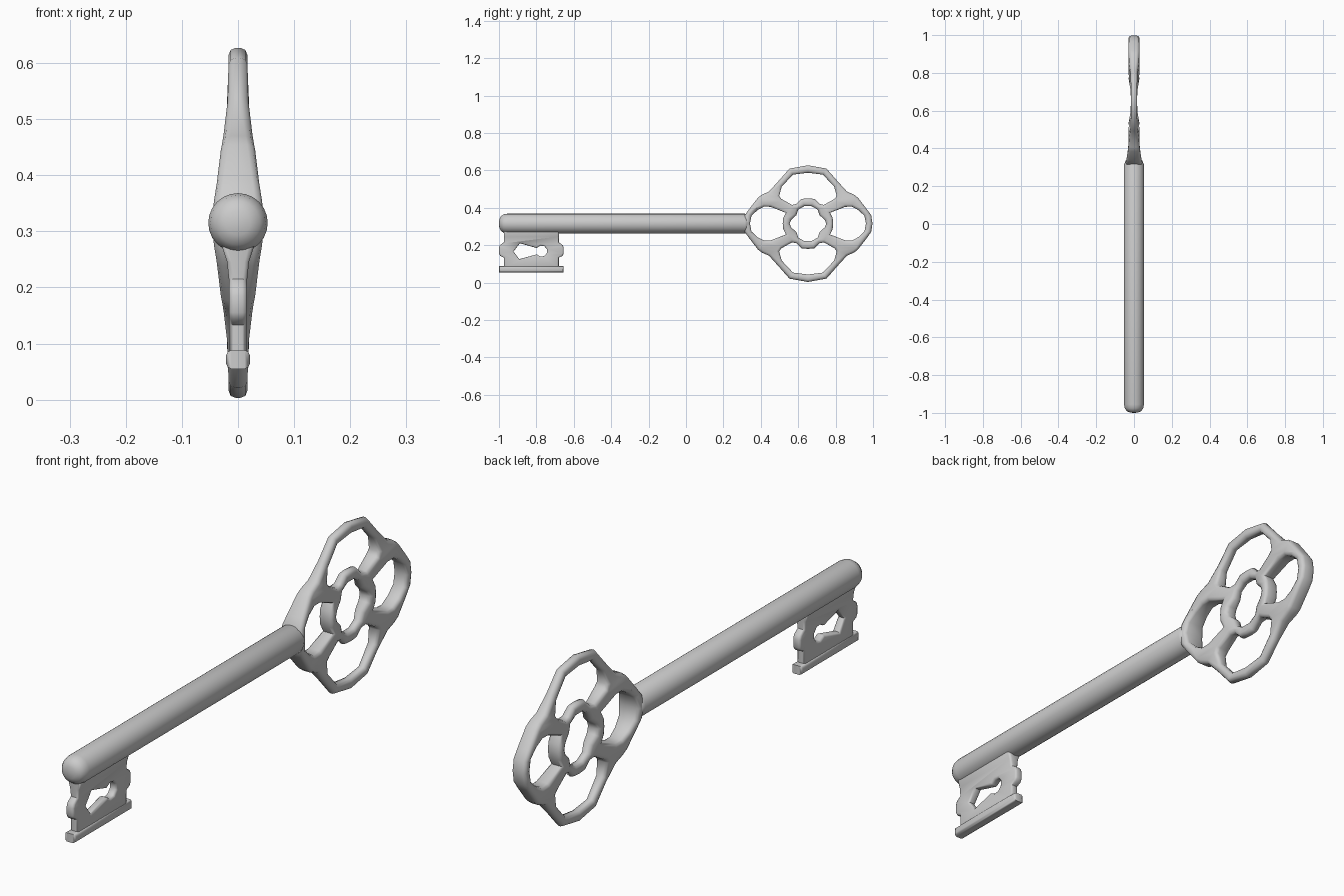
import bpy, bmesh, math

if "Cube" in bpy.data.objects:
    bpy.data.objects.remove(bpy.data.objects["Cube"])

CY, CZ = 0.652, 0.315          # centre of the bow (key head)


def clamp(v):
    return max(0.0, min(1.0, v))


def plate(name, loops, edge, thickness):
    """Filled outline with holes and rounded edges; half thickness varies by (y, z)."""
    cu = bpy.data.curves.new(name, 'CURVE')
    cu.dimensions, cu.fill_mode = '2D', 'BOTH'
    cu.extrude, cu.bevel_depth, cu.offset = 0.5, edge, -edge
    cu.bevel_resolution = 1
    for pts in loops:
        sp = cu.splines.new('POLY')
        sp.points.add(len(pts) - 1)
        for p, (y, z) in zip(sp.points, pts):
            p.co = (y, z, 0, 1)
        sp.use_cyclic_u = True
    tmp = bpy.data.objects.new(name + "_outline", cu)
    bpy.context.collection.objects.link(tmp)
    dg = bpy.context.evaluated_depsgraph_get()
    me = bpy.data.meshes.new_from_object(tmp.evaluated_get(dg))
    bpy.data.objects.remove(tmp)
    for v in me.vertices:
        y, z, h = v.co
        s = 1 if h > 0 else -1
        t = thickness(y, z) - edge + (abs(h) - 0.5)
        v.co = (s * max(t, 0.0005), y, z)
    return finish(name, me)


def finish(name, me):
    bm = bmesh.new()
    bm.from_mesh(me)
    bmesh.ops.remove_doubles(bm, verts=bm.verts, dist=0.0002)
    bmesh.ops.recalc_face_normals(bm, faces=bm.faces)
    bm.to_mesh(me)
    bm.free()
    me.name = name
    ob = bpy.data.objects.new(name, me)
    bpy.context.collection.objects.link(ob)
    bpy.ops.object.select_all(action='DESELECT')
    ob.select_set(True)
    bpy.context.view_layer.objects.active = ob
    bpy.ops.object.shade_smooth_by_angle(angle=math.radians(50))
    return ob


def mirror_x(half):
    """Close a half outline by mirroring it across the first axis coordinate."""
    return half + [(-a, b) for a, b in reversed(half) if abs(a) > 1e-6]


def mirror_y(half):
    return half + [(a, -b) for a, b in reversed(half) if abs(b) > 1e-6]


def at_bow(pts):
    return [(CY + a, CZ + b) for a, b in pts]


# Bow: scalloped outline, four lobes and the central ring opening
quarter = [(.345, 0), (.338, .045), (.315, .077), (.267, .139), (.246, .155),
           (.209, .171), (.16, .225), (.099, .294), (0, .312)]
outer = mirror_y(list(reversed(mirror_x(quarter[::-1])[:len(quarter)]))
                 + [(-a, b) for a, b in quarter[-2::-1]])
top = mirror_x([(0, .272), (.08, .262), (.14, .198), (.154, .148), (.142, .132),
                (.085, .1), (.062, .105), (.035, .132)] + [(0, .135)])
top = [p for i, p in enumerate(top) if p not in top[:i]]
side = mirror_y([(.31, 0), (.302, .042), (.27, .072), (.235, .091), (.2, .09),
                 (.118, .058), (.132, .03), (.135, 0)])
core_q = [(.098, 0), (.09, .02), (.062, .045), (.052, .075), (.02, .093)]
core = mirror_y(core_q + [(-a, b) for a, b in core_q[::-1]])
loops = [outer, top, [(a, -b) for a, b in top], side, [(-a, b) for a, b in side], core]


def bow_thickness(y, z):
    dy, dz = y - CY, abs(z - CZ)
    t = .017 + .012 * clamp((abs(dy) - .05) / .07) * clamp((.23 - dz) / .1)
    return t + .018 * clamp((-dy - .22) / .1) * clamp(1 - dz / .17)


plate("bow", [at_bow(l) for l in loops], .013, bow_thickness)

# Shaft: lathed rod with a rounded tip and a short taper into the bow
profile = [(-1.0, 0), (-.998, .022), (-.99, .039), (-.975, .049), (-.955, .053),
           (.315, .053), (.328, .047), (.338, .032), (.338, 0)]
N = 24
bm = bmesh.new()
vs = [bm.verts.new((0, y, CZ + r)) for y, r in profile]
es = [bm.edges.new(e) for e in zip(vs, vs[1:])]
bmesh.ops.spin(bm, geom=vs + es, cent=(0, 0, CZ), axis=(0, 1, 0),
               angle=2 * math.pi, steps=N, use_merge=True)
me = bpy.data.meshes.new("shaft")
bm.to_mesh(me)
bm.free()
finish("shaft", me)

# Bit: notched plate with a keyhole-shaped opening
BY = -.827                      # middle of the bit along the shaft
half = [(.147, .285), (.147, .245), (.147, .215), (.168, .2), (.173, .185),
        (.173, .155), (.166, .142), (.147, .133), (.147, .075)]
bit = [(BY + a, z) for a, z in half + [(-a, z) for a, z in half[::-1]]]
hole = [(-.80, .185), (-.888, .21), (-.922, .166), (-.892, .125), (-.80, .15)]
hole += [(-.772 + .03 * math.cos(a), .168 + .03 * math.sin(a))
         for a in [math.radians(-140 + 40 * i) for i in range(8)]]
plate("bit", [bit, hole], .008,
      lambda y, z: .016 + .014 * clamp((z - .235) / .04))

# Foot bar along the lower edge of the bit
bar = [(BY + a, z) for a, z in [(-.172, .055), (.172, .055), (.172, .088), (-.172, .088)]]
plate("bit_foot", [bar], .009, lambda y, z: .021)
